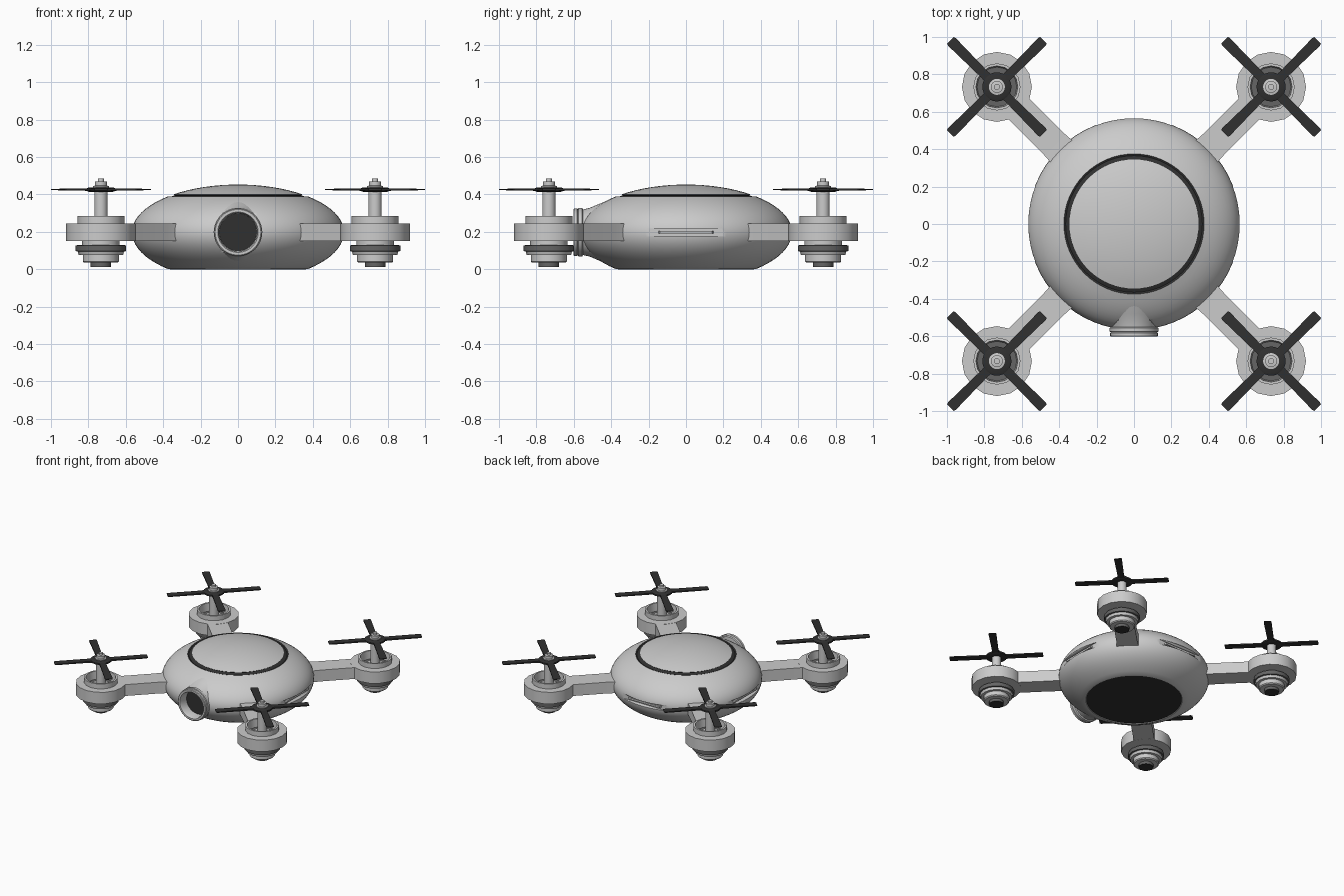
import bpy, bmesh
from math import sin, cos, pi, radians, sqrt

if "Cube" in bpy.data.objects:
    bpy.data.objects.remove(bpy.data.objects["Cube"])


def material(name, v):
    m = bpy.data.materials.new(name)
    m.diffuse_color = (v, v, v, 1)
    m.use_nodes = True
    m.node_tree.nodes["Principled BSDF"].inputs["Base Color"].default_value = m.diffuse_color
    return m


GREY = material("light_grey", 0.6)
DARK = material("dark_grey", 0.13)
BLACK = material("black", 0.03)


def finish(name, bm, mats=(), loc=(0, 0, 0), rot=(0, 0, 0), angle=35):
    bmesh.ops.recalc_face_normals(bm, faces=bm.faces)
    me = bpy.data.meshes.new(name)
    bm.to_mesh(me)
    bm.free()
    for m in mats:
        me.materials.append(m)
    ob = bpy.data.objects.new(name, me)
    ob.location, ob.rotation_euler = loc, rot
    bpy.context.collection.objects.link(ob)
    bpy.ops.object.select_all(action='DESELECT')
    ob.select_set(True)
    bpy.context.view_layer.objects.active = ob
    bpy.ops.object.shade_smooth_by_angle(angle=radians(angle))
    return ob


def lathe(name, profile, seg, loc=(0, 0, 0), rot=(0, 0, 0)):
    """Revolve (radius, height[, material index of the band leading here])."""
    bm = bmesh.new()
    prev = None
    for p in profile:
        r, z = p[0], p[1]
        if r == 0:
            ring = [bm.verts.new((0, 0, z))] * seg
        else:
            ring = [bm.verts.new((r * cos(2 * pi * i / seg), r * sin(2 * pi * i / seg), z))
                    for i in range(seg)]
        if prev:
            for i in range(seg):
                j = (i + 1) % seg
                vs = list(dict.fromkeys((prev[i], prev[j], ring[j], ring[i])))
                f = bm.faces.new(vs)
                f.material_index = p[2] if len(p) > 2 else 0
        prev = ring
    return finish(name, bm, (GREY, DARK, BLACK), loc, rot)


def loft(bm, stations, angle=0):
    """Rectangular bar through (distance, half width, z low, z high)."""
    prev, c, s = None, cos(angle), sin(angle)
    for d, w, z0, z1 in stations:
        ring = [bm.verts.new((d * c - y * s, d * s + y * c, z))
                for y, z in ((-w, z0), (w, z0), (w, z1), (-w, z1))]
        if prev:
            for i in range(4):
                j = (i + 1) % 4
                bm.faces.new((prev[i], prev[j], ring[j], ring[i]))
        else:
            bm.faces.new(ring)
        prev = ring
    bm.faces.new(prev)


def cut(target, cutter):
    m = target.modifiers.new("cut", 'BOOLEAN')
    m.operation, m.solver, m.object = 'DIFFERENCE', 'EXACT', cutter
    bpy.ops.object.select_all(action='DESELECT')
    target.select_set(True)
    bpy.context.view_layer.objects.active = target
    bpy.ops.object.modifier_apply(modifier=m.name)
    bpy.data.objects.remove(cutter)


# Body: flattened ellipsoid with flat dark base and dark groove round the lid
R, ZC, HT, HB = 0.567, 0.198, 0.255, 0.262


def shell(deg, k=1.0):
    t = radians(deg)
    return (R * k * cos(t), ZC + (HT if deg > 0 else HB) * k * sin(t))


profile = [(0, 0.004), (0.358, 0.004, 2), (0.362, 0)]
profile += [shell(-49 + 49 * i / 10) for i in range(11)]
profile += [shell(48.6 * i / 10) for i in range(1, 11)]
profile += [shell(48.8, 0.978) + (2,), shell(52.3, 0.978) + (2,), shell(52.5) + (2,)]
profile += [shell(52.5 + 37.5 * i / 8) for i in range(1, 8)] + [(0, ZC + HT)]
body = lathe("body", profile, 64)

# Side and rear vent slots, each with a bar inside
for i, a in enumerate((0, pi / 2, pi)):
    bm = bmesh.new()
    loft(bm, [(0.53, 0.25, 0.177, 0.217), (0.7, 0.25, 0.177, 0.217)], a)
    cut(body, finish("slot_cutter", bm))
    bm = bmesh.new()
    loft(bm, [(0.52, 0.15, 0.190, 0.204), (0.546, 0.14, 0.190, 0.204)], a)
    finish("vent_bar_%d" % i, bm)

# Camera hood at the front with a recessed black lens
cut(body, lathe("lens_cutter", [(0, 0.51), (0.11, 0.51), (0.11, 0.7), (0, 0.7)], 48,
                (0, 0, ZC), (pi / 2, 0, 0)))
lathe("camera_hood", [(0, 0.43), (0.165, 0.43), (0.145, 0.48), (0.13, 0.515), (0.122, 0.55),
                      (0.13, 0.555), (0.13, 0.575), (0.122, 0.578), (0.127, 0.582),
                      (0.127, 0.598), (0.122, 0.602), (0.108, 0.602), (0.102, 0.59),
                      (0.10, 0.525), (0, 0.525, 2)], 48, (0, 0, ZC), (pi / 2, 0, 0))

# Four arms, each with a motor pod, shaft and propeller
C = 0.733
pod = [(0, 0.012), (0.055, 0.012, 2), (0.055, 0.035, 1), (0.09, 0.035), (0.097, 0.042),
       (0.097, 0.075), (0.118, 0.075), (0.124, 0.095), (0.135, 0.097, 1), (0.135, 0.128, 1),
       (0.10, 0.13, 1), (0.10, 0.15), (0.187, 0.15), (0.187, 0.245), (0.126, 0.245),
       (0.126, 0.285), (0.112, 0.285), (0.106, 0.22), (0, 0.22, 1)]
shaft = [(0, 0.21), (0.06, 0.21), (0.06, 0.235), (0.035, 0.24), (0.035, 0.415), (0.043, 0.418),
         (0.043, 0.445), (0.032, 0.447), (0.032, 0.468), (0.016, 0.47), (0.016, 0.485), (0, 0.485)]
hub = [(0, 0.414), (0.065, 0.414), (0.078, 0.42), (0.078, 0.432), (0.065, 0.438), (0, 0.438)]
for side, sx in (("right", 1), ("left", -1)):
    for end, sy in (("front", -1), ("rear", 1)):
        tag = "%s_%s_" % (end, side)
        loc = (sx * C, sy * C, 0)
        bm = bmesh.new()
        loft(bm, [(0.46, 0.095, 0.15, 0.245), (0.56, 0.082, 0.151, 0.244),
                  (0.62, 0.078, 0.151, 0.244), (0.92, 0.078, 0.151, 0.244)],
             pi / 4 * (2 - sx) if sy > 0 else -pi / 4 * (2 - sx))
        finish(tag + "arm", bm)
        lathe(tag + "motor_pod", pod, 16, loc)
        lathe(tag + "shaft", shaft, 20, loc)
        lathe(tag + "propeller_hub", [p + (2,) for p in hub], 24, loc)
        bm = bmesh.new()
        for k in range(4):
            loft(bm, [(0.04, 0.026, 0.417, 0.435), (0.10, 0.024, 0.42, 0.432),
                      (0.34, 0.029, 0.423, 0.43), (0.352, 0.025, 0.424, 0.429)],
                 pi / 4 + k * pi / 2)
        finish(tag + "propeller", bm, (BLACK,), loc)
